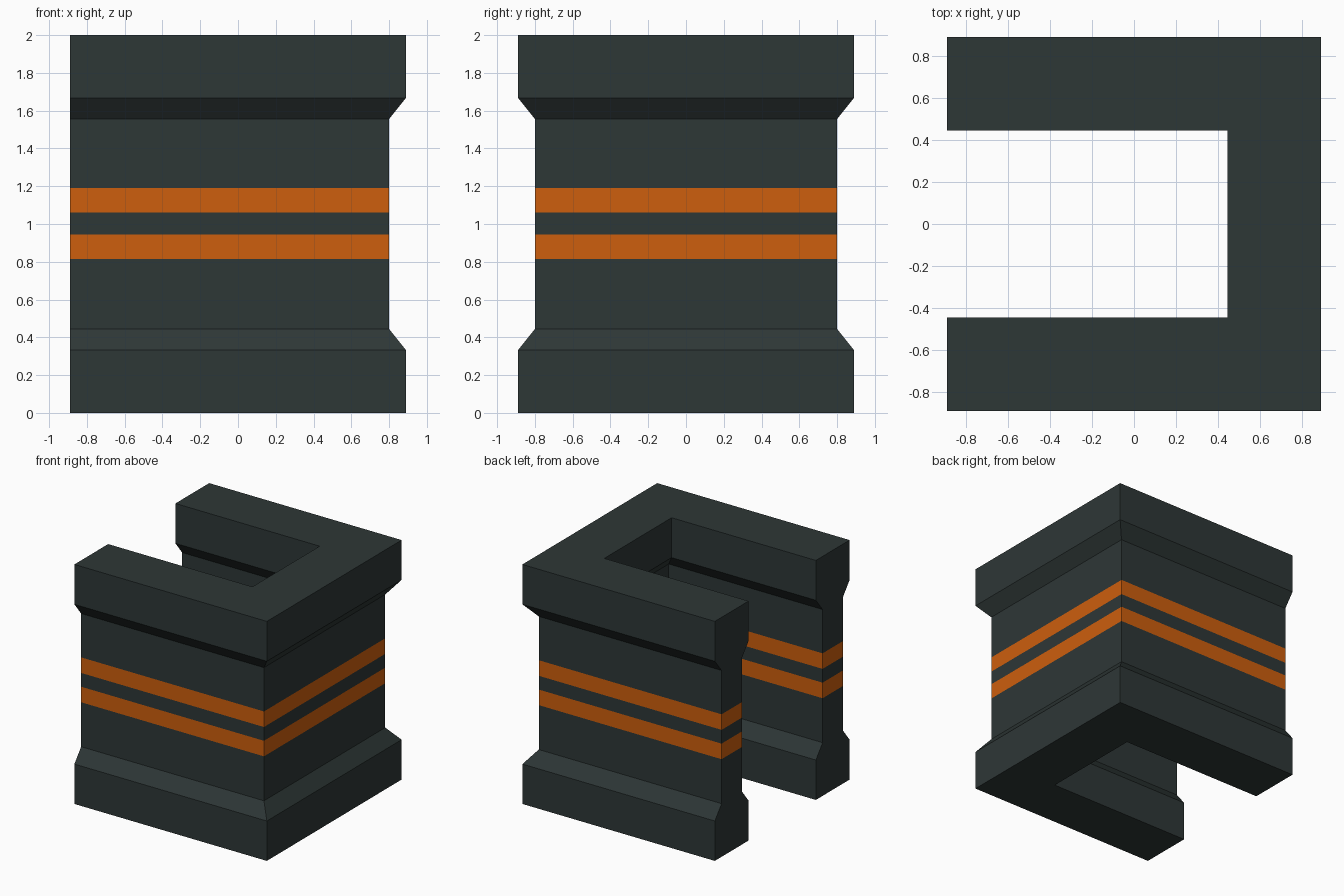
import bpy
import bmesh

if "Cube" in bpy.data.objects:
    bpy.data.objects.remove(bpy.data.objects["Cube"])


def material(name, rgb):
    m = bpy.data.materials.new(name)
    m.diffuse_color = (*rgb, 1.0)
    m.use_nodes = True
    m.node_tree.nodes["Principled BSDF"].inputs["Base Color"].default_value = m.diffuse_color
    return m


dark = material("dark_slate", (0.027, 0.038, 0.037))
orange = material("orange", (0.61, 0.113, 0.004))

OUT, IN = 0.889, 0.444   # outer and inner half-widths of the U plan
STEP = 0.089             # how far the waist is set in on each wall face
STRIPES = [(0.815, 0.945), (1.06, 1.19)]

# Wall profile: height and inset (foot, waist with stripe edges, cap)
profile = [(0, 0), (0.333, 0), (0.444, STEP)]
profile += [(z, STEP) for s in STRIPES for z in s]
profile += [(1.556, STEP), (1.667, 0), (2.0, 0)]


def u_plan(inset):
    """U-shaped outline open towards -x, thinned on both faces of the wall."""
    o, i = OUT - inset, IN + inset
    return [(-OUT, -o), (o, -o), (o, o), (-OUT, o),
            (-OUT, i), (i, i), (i, -i), (-OUT, -i)]


# Loft the U outline through the wall profile
bm = bmesh.new()
rings = [[bm.verts.new((x, y, z)) for x, y in u_plan(d)] for z, d in profile]
for a, b in zip(rings, rings[1:]):
    for k in range(8):
        n = (k + 1) % 8
        bm.faces.new((a[k], a[n], b[n], b[k]))

# Top and bottom as three quads each: two arms and the end
for ring in (rings[0], rings[-1]):
    for quad in ((0, 1, 6, 7), (1, 2, 5, 6), (2, 3, 4, 5)):
        bm.faces.new([ring[k] for k in quad])
bmesh.ops.recalc_face_normals(bm, faces=bm.faces[:])

# Stripes wrap all the way round, chosen by height
for f in bm.faces:
    z = f.calc_center_median().z
    f.material_index = int(any(lo < z < hi for lo, hi in STRIPES))

mesh = bpy.data.meshes.new("u_shaped_wall")
bm.to_mesh(mesh)
bm.free()
mesh.materials.append(dark)
mesh.materials.append(orange)
wall = bpy.data.objects.new("u_shaped_wall", mesh)
bpy.context.collection.objects.link(wall)
